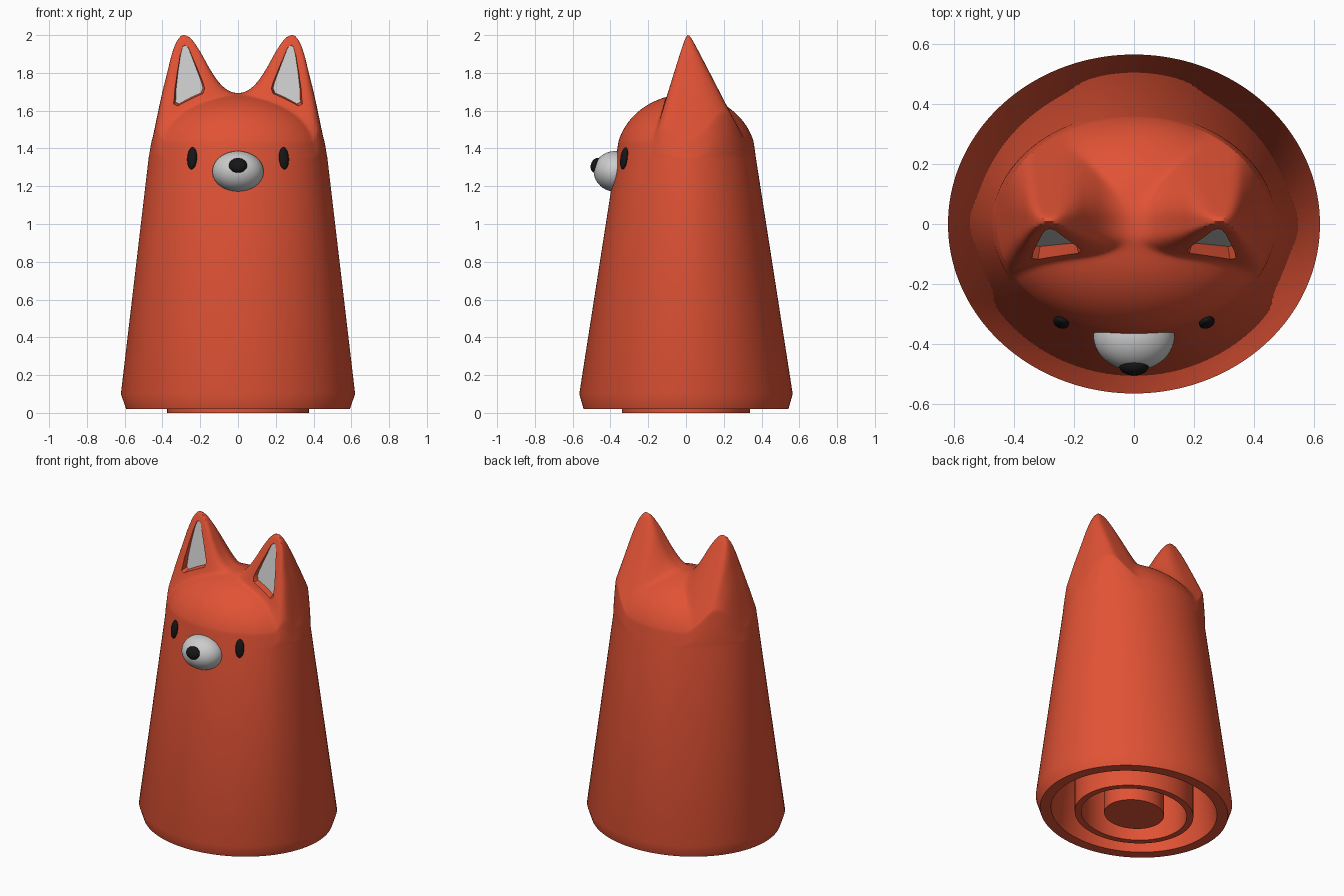
import bpy, bmesh
from math import sin, cos, pi, sqrt, radians

if "Cube" in bpy.data.objects:
    bpy.data.objects.remove(bpy.data.objects["Cube"])

SEG, RINGS = 160, 72
HX, HY, HZ = 0.473, 0.37, 1.35          # head outline where the dome starts


def material(name, col):
    m = bpy.data.materials.new(name)
    m.diffuse_color = (*col, 1)
    m.use_nodes = True
    m.node_tree.nodes["Principled BSDF"].inputs["Base Color"].default_value = m.diffuse_color
    return m


ORANGE = material("orange", (0.75, 0.085, 0.035))
BLACK = material("black", (0.008, 0.008, 0.008))


def finish(name, bm, mat=None):
    bmesh.ops.recalc_face_normals(bm, faces=bm.faces)
    me = bpy.data.meshes.new(name)
    bm.to_mesh(me)
    bm.free()
    ob = bpy.data.objects.new(name, me)
    bpy.context.collection.objects.link(ob)
    if mat:
        me.materials.append(mat)
    return ob


def smooth(ob, angle=35):
    bpy.ops.object.select_all(action='DESELECT')
    ob.select_set(True)
    bpy.context.view_layer.objects.active = ob
    bpy.ops.object.shade_smooth_by_angle(angle=radians(angle))


# Front silhouette of one ear, from the middle valley to the side of the head
EAR = [(0, 1.685), (.05, 1.703), (.1, 1.748), (.15, 1.822), (.2, 1.912), (.25, 1.982),
       (.29, 2.0), (.325, 1.965), (.35, 1.9), (.375, 1.8), (.4, 1.7), (.43, 1.56), (.474, 1.34)]


def silhouette(x):
    n = len(EAR)
    i = max(k for k in range(n - 1) if EAR[k][0] <= x)

    def slope(k):
        if k == 0 or EAR[k][1] == 2.0:
            return 0
        a, b = EAR[k - 1], EAR[min(k + 1, n - 1)]
        return (b[1] - a[1]) / (b[0] - a[0])
    (x0, z0), (x1, z1) = EAR[i], EAR[i + 1]
    d = x1 - x0
    t = (x - x0) / d
    return ((2*t**3 - 3*t*t + 1) * z0 + (t**3 - 2*t*t + t) * d * slope(i)
            + (3*t*t - 2*t**3) * z1 + (t**3 - t*t) * d * slope(i + 1))


def head_height(x, y, s):
    c = sqrt(max(0, 1 - s * s))
    dome = HZ + 0.335 * c
    dy = y - 0.01
    steep, p = (1.95, 2) if dy > 0 else (3.3, 4)
    g = steep * (sqrt(dy * dy + 0.0002) - sqrt(0.0002))
    drop = max(0, 2.0 - silhouette(min(abs(x), HX)))
    ear = 2.0 - (drop**p + g**p) ** (1 / p)
    h = 0.5 * (dome + ear + sqrt((dome - ear)**2 + 0.0003))
    return HZ + (h - HZ) * min(1, c / 0.25)


# Body: stepped underside, tapered wall, then the domed head with ears
profile = [(.19, .17, 0), (.19, .17, .6), (.335, .30, .6), (.335, .30, 0), (.375, .34, 0),
           (.375, .34, .6), (.46, .40, .6), (.525, .475, .02), (.592, .542, .02),
           (.62, .565, .1), (HX, HY, HZ)]
bm = bmesh.new()
ang = [2 * pi * i / SEG for i in range(SEG)]
rings = [[bm.verts.new((rx * cos(a), ry * sin(a), z)) for a in ang] for rx, ry, z in profile]
for k in range(RINGS - 1, 0, -1):
    s = sin(pi / 2 * k / RINGS)
    rings.append([bm.verts.new((s*HX*cos(a), s*HY*sin(a),
                                head_height(s*HX*cos(a), s*HY*sin(a), s))) for a in ang])
for r0, r1 in zip(rings, rings[1:]):
    for i in range(SEG):
        j = (i + 1) % SEG
        bm.faces.new((r0[i], r0[j], r1[j], r1[i]))
top = bm.verts.new((0, 0, head_height(0, 0, 0)))
for i in range(SEG):
    bm.faces.new((rings[-1][i], rings[-1][(i + 1) % SEG], top))
bm.faces.new(rings[0][::-1])
body = finish("body", bm, ORANGE)

# Inner ears: recess cutters and pale plates from one outline
OUT = [(.33, 1.645), (.327, 1.72), (.318, 1.80), (.305, 1.89), (.293, 1.937), (.28, 1.947),
       (.262, 1.93), (.235, 1.86), (.195, 1.755), (.186, 1.72), (.195, 1.695), (.25, 1.67),
       (.312, 1.636)]


def plate_y(z):
    return -0.010 - (1.945 - z) * 0.19


def prism(bm, side, back, front, grow):
    cx, cz = 0.268, 1.76
    a = [bm.verts.new((side * x, back(z), z)) for x, z in OUT]
    b = [bm.verts.new((side * (cx + (x - cx) * (1 + grow)), front(z),
                       cz + (z - cz) * (1 + grow * .5))) for x, z in OUT]
    bm.faces.new(a)
    bm.faces.new(b[::-1])
    for i in range(len(a)):
        j = (i + 1) % len(a)
        bm.faces.new((a[i], a[j], b[j], b[i]))


bm = bmesh.new()
for side in (-1, 1):
    prism(bm, side, plate_y, lambda z: -0.2, 0.5)
cutter = finish("ear_recess_cutter", bm, ORANGE)
cutter.hide_render = True
mod = body.modifiers.new("recess", 'BOOLEAN')
mod.operation, mod.solver, mod.object = 'DIFFERENCE', 'EXACT', cutter
bpy.context.view_layer.objects.active = body
bpy.ops.object.modifier_apply(modifier=mod.name)
bpy.data.objects.remove(cutter)
smooth(body)

for side, name in ((-1, "inner_ear_right"), (1, "inner_ear_left")):
    bm = bmesh.new()
    prism(bm, side, lambda z: plate_y(z) + 0.004, lambda z: plate_y(z) - 0.006, 0)
    smooth(finish(name, bm))


# Face parts: flattened spheres
def ball(name, loc, size, rot=(0, 0, 0), mat=None):
    bpy.ops.mesh.primitive_uv_sphere_add(segments=40, ring_count=24, location=loc, rotation=rot)
    ob = bpy.context.object
    ob.name = name
    ob.scale = size
    if mat:
        ob.data.materials.append(mat)
    smooth(ob)


ball("snout", (0, -.372, 1.278), (.136, .117, .108), (-.12, 0, 0))
ball("nose", (0, -.476, 1.31), (.048, .028, .04), (-.3, 0, 0), BLACK)
for side, name in ((-1, "eye_right"), (1, "eye_left")):
    ball(name, (side * .243, -.328, 1.348), (.027, .018, .059), (-.15, 0, side * .4), BLACK)
